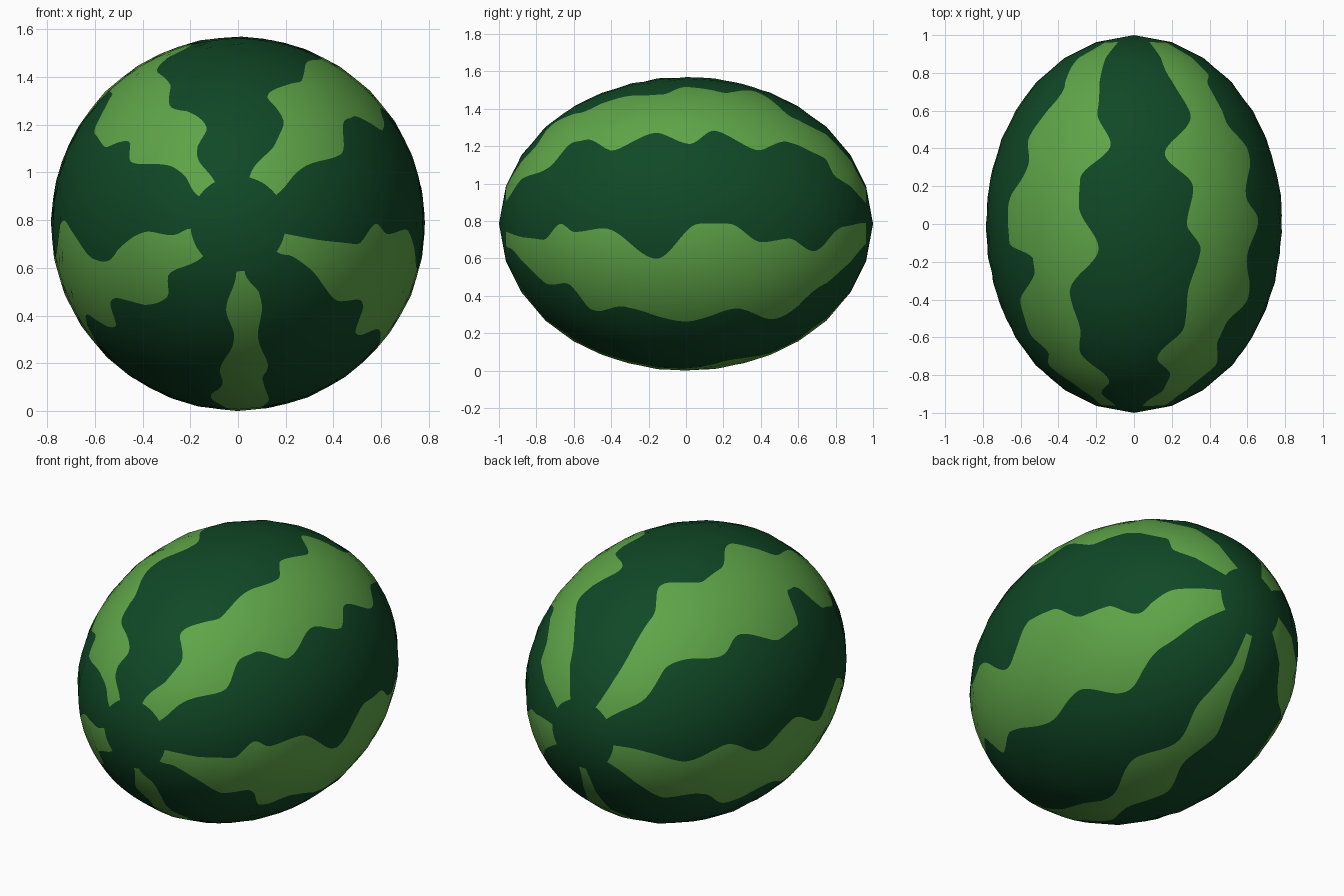
import bpy, math
from mathutils import Vector

if "Cube" in bpy.data.objects:
    bpy.data.objects.remove(bpy.data.objects["Cube"])

R, SIDES, FINE, SPAN = 0.785, 32, 10, 6


def material(name, colour):
    m = bpy.data.materials.new(name)
    m.diffuse_color = (*colour, 1)
    m.use_nodes = True
    m.node_tree.nodes["Principled BSDF"].inputs["Base Color"].default_value = m.diffuse_color
    return m


dark = material("dark green rind", (0.0052, 0.065, 0.0194))
light = material("light green stripe", (0.114, 0.376, 0.065))


def edge(*knots):
    """Wavy stripe edge: (y, angle round the long axis) turning points, eased between."""
    def angle(y):
        if y <= knots[0][0]:
            return knots[0][1]
        for (y0, a0), (y1, a1) in zip(knots, knots[1:]):
            if y <= y1:
                t = (y - y0) / (y1 - y0)
                return a0 + (a1 - a0) * t * t * (3 - 2 * t)
        return knots[-1][1]
    return angle


# Stripe edges, anticlockwise seen from the front, starting under the belly
edges = []
# belly stripe
edges.append(edge((-.96, -92), (-.89, -98), (-.79, -92), (-.62, -97), (-.51, -95.5), (-.36, -99),
                  (-.1, -93), (.15, -98), (.4, -92), (.6, -97), (.8, -93), (.96, -95)))
edges.append(edge((-.96, -82), (-.91, -73), (-.78, -80), (-.64, -78), (-.54, -81), (-.3, -80),
                  (-.1, -83), (.25, -74), (.5, -82), (.7, -77), (.96, -83)))
# lower right stripe
edges.append(edge((-.96, -36), (-.93, -31), (-.75, -38), (-.63, -32), (-.5, -43), (-.33, -37),
                  (0, -42), (.26, -37), (.5, -48), (.74, -38), (.96, -32)))
edges.append(edge((-.96, -12), (-.77, -10), (-.67, 0), (-.6, -4), (-.44, -2), (-.16, -14),
                  (.07, 0), (.23, 0), (.41, -8), (.55, -7), (.69, -15), (.85, -2), (.96, 1)))
# upper right stripe
edges.append(edge((-.96, 37), (-.9, 41), (-.75, 34), (-.61, 44), (-.54, 43), (-.39, 33), (-.17, 39),
                  (.02, 33), (.15, 40), (.38, 33), (.55, 42), (.74, 42), (.8, 33), (.96, 33)))
edges.append(edge((-.96, 76), (-.88, 65), (-.81, 65), (-.71, 77), (-.54, 66), (-.37, 67), (-.13, 63),
                  (0, 69), (.2, 66), (.37, 77), (.58, 62), (.82, 68), (.96, 66)))
# upper left stripe
edges.append(edge((-.96, 119), (-.91, 122), (-.83, 108), (-.68, 120), (-.56, 116), (-.37, 118),
                  (-.13, 104), (.1, 112), (.24, 112), (.42, 100), (.6, 108), (.96, 115)))
edges.append(edge((-.96, 145), (-.91, 138), (-.75, 150), (-.68, 143), (-.57, 150), (-.43, 148),
                  (-.25, 134), (-.18, 134), (-.1, 148), (.08, 149), (.32, 139), (.45, 143),
                  (.71, 133), (.87, 143), (.96, 140)))
# lower left stripe
edges.append(edge((-.96, 186), (-.93, 190), (-.87, 185), (-.68, 196), (-.36, 179), (-.15, 190),
                  (.1, 182), (.35, 191), (.55, 184), (.75, 192), (.96, 184)))
edges.append(edge((-.96, 223), (-.89, 216), (-.83, 226), (-.62, 211), (-.51, 220), (-.32, 211),
                  (-.1, 221), (.15, 213), (.4, 222), (.6, 214), (.78, 224), (.96, 218)))

# Coarse profile from pole to pole, then split finely so the stripe edges can run through it
half = [(0, .785), (.15, .778), (.3, .749), (.45, .702), (.6, .63), (.75, .52), (.88, .367), (.963, .2)]
profile = [(-y, r) for y, r in reversed(half[1:])] + half
rings = []
for (y0, r0), (y1, r1) in zip(profile, profile[1:]):
    rings += [(y0 + (y1 - y0) * k / FINE, r0 + (r1 - r0) * k / FINE) for k in range(FINE)]
rings.append(profile[-1])

# Points lie on the flat sides of the coarse body
verts, faces, mats = [], [], []
step = 2 * math.pi / SIDES
for y, r in rings:
    a = [e(y) for e in edges]
    a.append(a[0] + 360)
    for a0, a1 in zip(a, a[1:]):
        for k in range(SPAN):
            t = math.radians(a0 + (a1 - a0) * k / SPAN)
            q = r * math.cos(step / 2) / math.cos(t % step - step / 2)
            verts.append((q * math.cos(t), y, R + q * math.sin(t)))

n = len(edges) * SPAN
for i in range(len(rings) - 1):
    for j in range(n):
        k = (j + 1) % n
        faces.append((i * n + j, (i + 1) * n + j, (i + 1) * n + k, i * n + k))
        mats.append(1 - (j // SPAN) % 2)

# Dark pole caps
front, back = len(verts), len(verts) + 1
verts += [(0, -1, R), (0, 1, R)]
last = (len(rings) - 1) * n
for j in range(n):
    k = (j + 1) % n
    faces += [(front, j, k), (back, last + k, last + j)]
    mats += [0, 0]

mesh = bpy.data.meshes.new("melon")
mesh.from_pydata(verts, [], faces)
mesh.materials.append(dark)
mesh.materials.append(light)
for p, m in zip(mesh.polygons, mats):
    p.material_index = m
    p.use_smooth = True
mesh.update()

# Smooth shading of the whole ellipsoid over the coarse body
normals = [Vector((x / R ** 2, y, (z - R) / R ** 2)).normalized() for x, y, z in verts]
mesh.normals_split_custom_set_from_vertices(normals)
melon = bpy.data.objects.new("melon", mesh)
bpy.context.collection.objects.link(melon)
